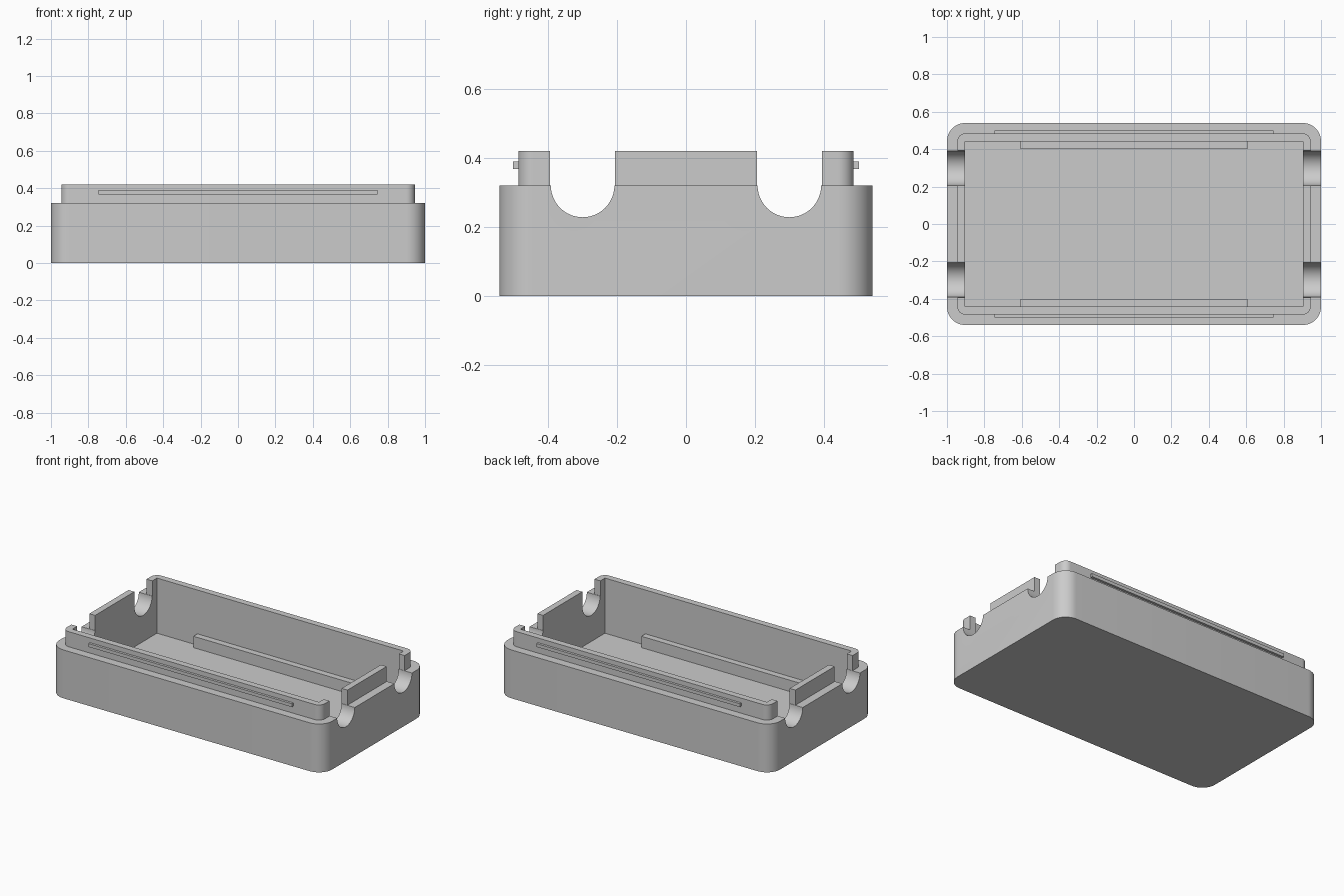
import bpy, bmesh, math
from mathutils import Vector

cube = bpy.data.objects.get("Cube")
if cube:
    bpy.data.objects.remove(cube, do_unlink=True)

grey = bpy.data.materials.new("light grey plastic")
grey.use_nodes = True
colour = (0.6, 0.6, 0.6, 1)
grey.diffuse_color = colour
grey.node_tree.nodes["Principled BSDF"].inputs["Base Color"].default_value = colour


def prism(name, outline, depth):
    """Extrude a closed outline of 3D points along a vector."""
    bm = bmesh.new()
    face = bm.faces.new([bm.verts.new(p) for p in outline])
    new = bmesh.ops.extrude_face_region(bm, geom=[face])["geom"]
    bmesh.ops.translate(bm, vec=Vector(depth),
                        verts=[v for v in new if isinstance(v, bmesh.types.BMVert)])
    bmesh.ops.recalc_face_normals(bm, faces=bm.faces)
    mesh = bpy.data.meshes.new(name)
    bm.to_mesh(mesh)
    bm.free()
    mesh.materials.append(grey)
    obj = bpy.data.objects.new(name, mesh)
    bpy.context.collection.objects.link(obj)
    return obj


def rounded_block(name, hx, hy, radius, z0, z1, steps=12):
    """Upright block with rounded vertical corners."""
    points = []
    for quarter, (sx, sy) in enumerate([(1, 1), (-1, 1), (-1, -1), (1, -1)]):
        for i in range(steps + 1):
            a = math.pi / 2 * (quarter + i / steps)
            points.append((sx * (hx - radius) + radius * math.cos(a),
                           sy * (hy - radius) + radius * math.sin(a), z0))
    return prism(name, points, (0, 0, z1 - z0))


def box(name, x0, x1, y0, y1, z0, z1):
    outline = [(x0, y0, z0), (x1, y0, z0), (x1, y1, z0), (x0, y1, z0)]
    return prism(name, outline, (0, 0, z1 - z0))


def combine(target, tool, operation):
    mod = target.modifiers.new(tool.name, "BOOLEAN")
    mod.operation, mod.solver, mod.object = operation, "EXACT", tool
    tool.hide_render = True
    tools.append(tool)


# Main dimensions
RIM, TOP, FLOOR = 0.32, 0.42, 0.055
LIP_Y, INNER_X, INNER_Y = 0.485, 0.903, 0.442
tools = []

# Case body: outer shell, raised lip and hollow interior
case = rounded_block("case_body", 1, 0.54, 0.098, 0, RIM)
combine(case, rounded_block("lip_block", 0.945, LIP_Y, 0.045, FLOOR, TOP), "UNION")
combine(case, box("cavity_cutter", -INNER_X, INNER_X, -INNER_Y, INNER_Y, FLOOR, 1), "DIFFERENCE")

# Round-bottomed cable notches in both end walls
for sx in (-1, 1):
    for sy in (-1, 1):
        x, y, r = sx * 0.85, sy * 0.299, 0.092
        arc = [(x, y + r * math.cos(a), RIM + r * math.sin(a))
               for a in (math.pi * (1 + i / 24) for i in range(25))]
        w = r + 0.002
        slot = [(x, y + w, RIM), (x, y + w, 0.6), (x, y - w, 0.6), (x, y - w, RIM)]
        combine(case, prism("notch_cutter", arc + slot, (sx * 0.3, 0, 0)), "DIFFERENCE")

# Bake the cuts and drop the helper shapes
bpy.context.view_layer.update()
graph = bpy.context.evaluated_depsgraph_get()
baked = bpy.data.meshes.new_from_object(case.evaluated_get(graph))
case.modifiers.clear()
case.data = baked
for tool in tools:
    bpy.data.objects.remove(tool, do_unlink=True)

# Snap ridges outside the lip, and low rails along the floor inside
for side, s in (("front", -1), ("back", 1)):
    ys = sorted((s * (LIP_Y - 0.01), s * 0.501))
    box(side + "_snap_ridge", -0.745, 0.745, *ys, 0.367, 0.389)
    ys = sorted((s * 0.4, s * (INNER_Y + 0.005)))
    box(side + "_inner_rail", -0.607, 0.607, *ys, FLOOR - 0.005, 0.13)

# Smooth the rounded corners and notches, keep edges sharp
bpy.ops.object.select_all(action="DESELECT")
case.select_set(True)
bpy.context.view_layer.objects.active = case
bpy.ops.object.shade_smooth_by_angle(angle=math.radians(30))
